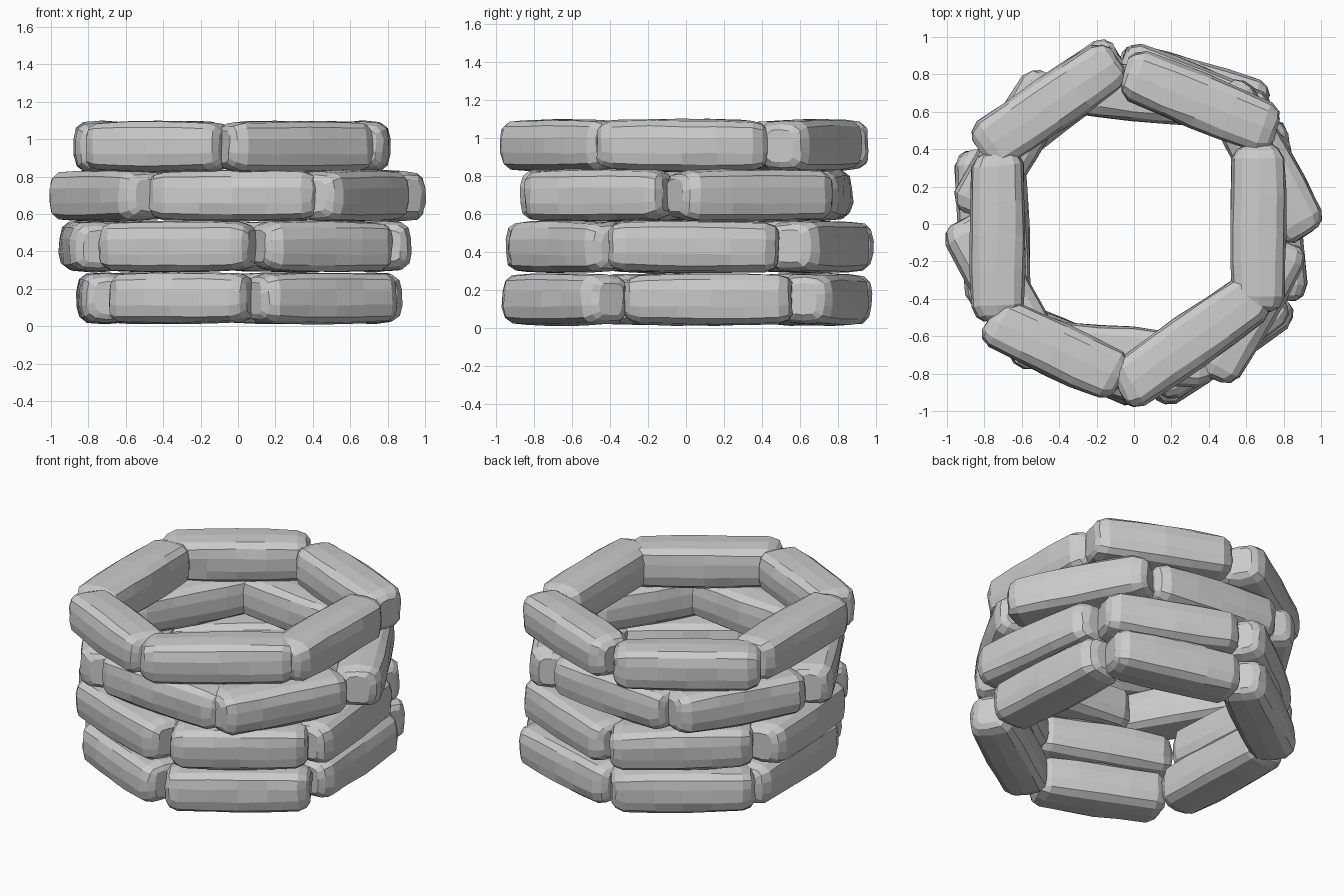
import bpy, bmesh, math, random

random.seed(4)

# half cross-section of a worn stone block (width, height), unit half sizes
SECTION = [(0.0, 1.0), (0.64, 0.95), (0.91, 0.74), (1.0, 0.3),
           (1.0, -0.3), (0.91, -0.74), (0.64, -0.95), (0.0, -1.0)]
SECTION += [(-x, z) for x, z in SECTION[-2:0:-1]]
# position along the block, width scale, height scale
STATIONS = [(-1.0, 0.5, 0.62), (-0.95, 0.76, 0.82), (-0.83, 0.96, 0.95), (-0.4, 1.0, 0.99),
            (0.0, 1.02, 1.0), (0.4, 1.0, 0.99), (0.83, 0.96, 0.95), (0.95, 0.76, 0.82), (1.0, 0.5, 0.62)]


def stone(name, x, y, z, angle, length, width=0.292, height=0.276):
    bm = bmesh.new()
    rings = []
    skew = random.uniform(-0.015, 0.015)
    for t, sw, sh in STATIONS:
        ring = []
        for u, v in SECTION:
            j = [random.uniform(-0.005, 0.005) for _ in range(3)]
            ring.append(bm.verts.new((t * length / 2 + skew * u * abs(t) + j[0],
                                      u * sw * width / 2 + j[1],
                                      v * sh * height / 2 + j[2] * 0.6)))
        rings.append(ring)
    n = len(SECTION)
    for a, b in zip(rings, rings[1:]):
        for i in range(n):
            k = (i + 1) % n
            bm.faces.new((a[i], a[k], b[k], b[i]))
    bm.faces.new(rings[0])
    bm.faces.new(rings[-1])
    bmesh.ops.recalc_face_normals(bm, faces=bm.faces)
    mesh = bpy.data.meshes.new(name)
    bm.to_mesh(mesh)
    bm.free()
    obj = bpy.data.objects.new(name, mesh)
    bpy.context.collection.objects.link(obj)
    obj.location = (x, y, z)
    obj.rotation_euler = (random.uniform(-0.02, 0.02), random.uniform(-0.01, 0.01),
                          math.radians(angle))


# courses from the ground up: height, then blocks (x, y, angle, length)
COURSES = [
    (0.15, [(-0.30, -0.70, -24, 0.80), (0.45, -0.635, 34, 0.87), (0.71, 0.12, 94, 0.88),
            (0.31, 0.73, -16, 0.82), (-0.43, 0.65, 36, 0.86), (-0.71, -0.02, 92, 0.88)]),
    (0.427, [(-0.32, -0.69, -21, 0.85), (0.45, -0.61, 35, 0.82), (0.74, 0.04, 97, 0.90),
             (0.32, 0.70, -22, 0.84), (-0.42, 0.64, 38, 0.86), (-0.79, -0.02, 95, 0.84)]),
    (0.698, [(-0.02, -0.70, -5, 0.90), (0.61, -0.46, 60, 0.83), (0.70, 0.335, 119, 0.90),
             (0.0, 0.70, -6, 0.87), (-0.65, 0.42, 60, 0.86), (-0.70, -0.36, -60, 0.88)]),
    (0.96, [(-0.42, -0.67, -25, 0.78), (0.305, -0.625, 35, 0.93), (0.665, -0.02, 90, 0.89),
            (0.355, 0.655, -22, 0.87), (-0.455, 0.635, 34, 0.88), (-0.73, -0.06, 90, 0.90)]),
]
for row, (z, blocks) in enumerate(COURSES, 1):
    for i, (x, y, angle, length) in enumerate(blocks, 1):
        stone(f"well_stone_row{row}_{i}", x, y, z, angle, length)
